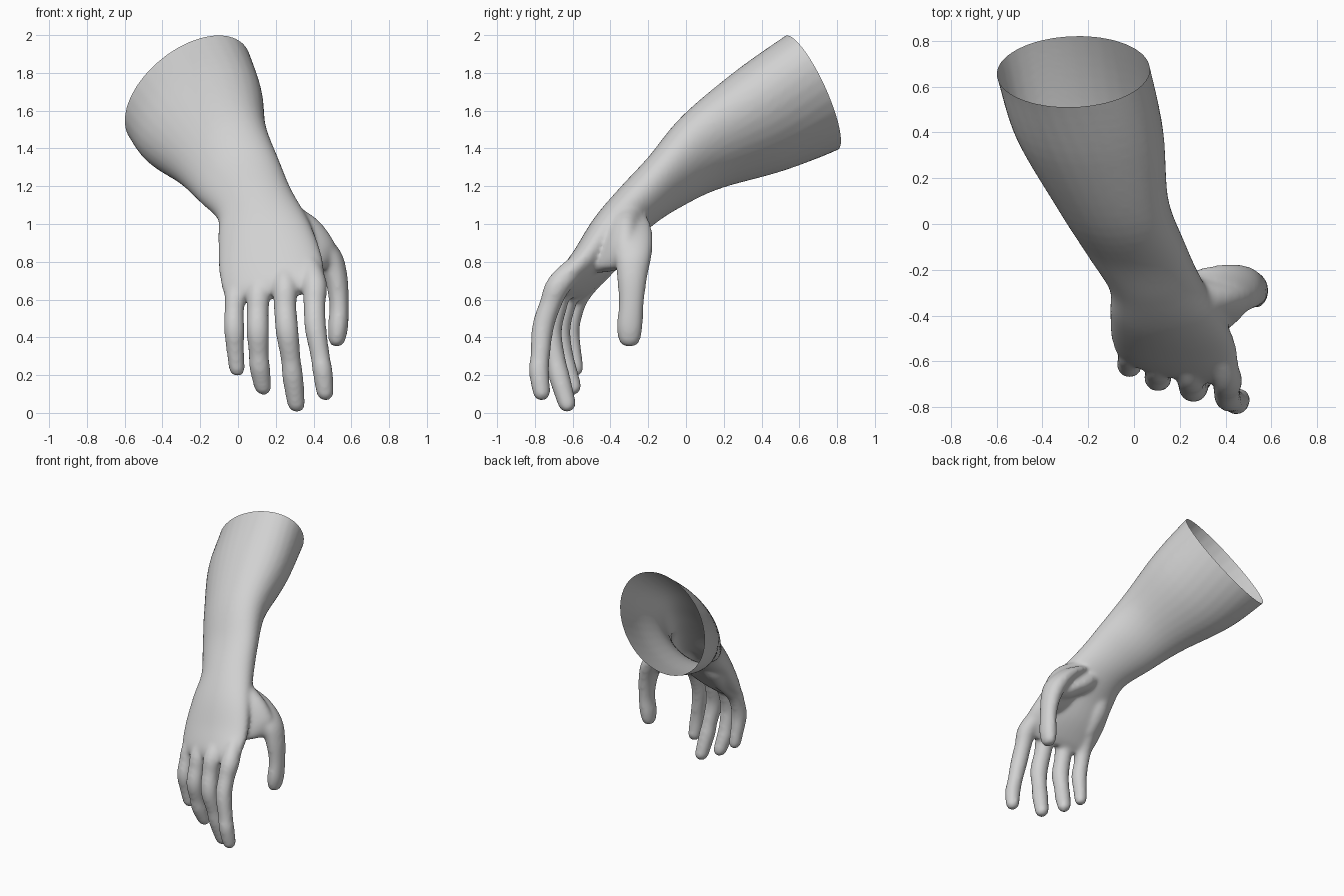
import bpy, bmesh, math
from mathutils import Vector

cube = bpy.data.objects.get("Cube")
if cube:
    bpy.data.objects.remove(cube)

SIDES = 32
bm = bmesh.new()


def refine(rows, steps=6):
    """Smoothly interpolate rows of numbers through every given row."""
    out = []
    for i in range(len(rows) - 1):
        a, b, c, d = (rows[max(0, min(len(rows) - 1, i + k))] for k in (-1, 0, 1, 2))
        for s in range(steps):
            t = s / steps
            out.append([q + 0.5 * t * (r - p + t * (2 * p - 5 * q + 4 * r - w + t * (3 * (q - r) + w - p)))
                        for p, q, r, w in zip(a, b, c, d)])
    out.append(list(rows[-1]))
    return out


def loft(rows):
    """Closed skin through rows: centre, half-width vector, half thickness."""
    centres = [Vector(r[:3]) for r in rows]
    rings = []
    for i, r in enumerate(rows):
        tangent = centres[min(i + 1, len(rows) - 1)] - centres[max(i - 1, 0)]
        side = Vector(r[3:6])
        up = side.cross(tangent).normalized() * r[6]
        angles = (math.tau * k / SIDES for k in range(SIDES))
        rings.append([bm.verts.new(centres[i] + side * math.cos(a) + up * math.sin(a)) for a in angles])
    for lo, hi in zip(rings, rings[1:]):
        for k in range(SIDES):
            n = (k + 1) % SIDES
            bm.faces.new((lo[k], lo[n], hi[n], hi[k]))
    bm.faces.new(rings[0][::-1])
    bm.faces.new(rings[-1])


def digit(points, depth=1.0):
    """Round-tipped limb through (x, y, z, radius) points."""
    pts = refine(points)
    tip, before = Vector(pts[-1][:3]), Vector(pts[-3][:3])
    direction, radius = (tip - before).normalized(), pts[-1][3]
    for angle in (25, 50, 70, 85):
        a = math.radians(angle)
        pts.append([*(tip + direction * radius * math.sin(a)), radius * math.cos(a)])
    loft([(x, y, z, r, 0, 0, r * depth) for x, y, z, r in pts])


# Forearm, wrist and palm in one skin; the first row lies past the open end
loft(refine([
    (-.306, .807, 1.778, .29, -.072, .268, .272),
    (-.265, .665, 1.695, .287, -.071, .265, .268),
    (-.195, .40, 1.552, .29, -.056, .217, .248),
    (-.095, .10, 1.392, .223, -.039, .168, .184),
    (.005, -.10, 1.233, .21, -.012, .111, .142),
    (.087, -.25, 1.105, .197, .005, .075, .128),
    (.138, -.39, .96, .243, -.02, .045, .114),
    (.17, -.50, .80, .272, -.03, .04, .102),
    (.188, -.60, .68, .268, -.05, .04, .077),
    (.185, -.635, .62, .235, -.05, .03, .045),
]))

# Index, middle, ring and little fingers
digit([(.36, -.51, .84, .05), (.405, -.665, .69, .065), (.405, -.72, .57, .058), (.41, -.758, .45, .058),
       (.435, -.772, .30, .052), (.448, -.778, .22, .054), (.46, -.765, .11, .047)])
digit([(.24, -.50, .82, .05), (.25, -.65, .68, .065), (.25, -.69, .56, .06), (.26, -.718, .43, .061),
       (.28, -.69, .28, .053), (.29, -.67, .19, .056), (.307, -.63, .05, .048)])
digit([(.12, -.47, .79, .05), (.11, -.61, .65, .063), (.105, -.65, .54, .058), (.105, -.672, .43, .06),
       (.11, -.65, .31, .053), (.115, -.635, .24, .055), (.13, -.60, .14, .047)])
digit([(.02, -.43, .77, .05), (-.01, -.555, .64, .058), (-.02, -.595, .54, .052), (-.02, -.617, .44, .054),
       (-.015, -.603, .34, .048), (-.006, -.585, .235, .043)])

# Thumb, then the fleshy mound at its base
digit([(.19, -.29, 1.07, .05), (.34, -.285, .98, .08), (.46, -.28, .86, .08),
       (.515, -.285, .73, .064), (.535, -.29, .58, .052), (.53, -.298, .46, .054), (.525, -.30, .395, .047)], 1.28)
digit([(.14, -.28, 1.07, .07), (.26, -.31, .93, .11), (.38, -.325, .83, .09)])

# Broad web from the back of the hand across to the thumb
loft(refine([
    (.20, -.29, 1.07, .09, .02, .03, .08),
    (.30, -.34, .97, .13, .05, .035, .085),
    (.38, -.37, .86, .13, .07, .03, .075),
    (.405, -.40, .79, .10, .08, .02, .055),
    (.41, -.415, .755, .06, .06, .01, .03),
]))

# Heel of the hand
digit([(.04, -.33, 1.0, .07), (.015, -.39, .87, .085), (.02, -.48, .74, .07)])

bmesh.ops.recalc_face_normals(bm, faces=bm.faces)
mesh = bpy.data.meshes.new("forearm_and_hand")
bm.to_mesh(mesh)
bm.free()
arm = bpy.data.objects.new("forearm_and_hand", mesh)
bpy.context.collection.objects.link(arm)
bpy.context.view_layer.objects.active = arm
arm.select_set(True)

# Fuse everything into one soft skin
fuse = arm.modifiers.new("fuse", 'REMESH')
fuse.mode = 'VOXEL'
fuse.voxel_size = 0.012
soften = arm.modifiers.new("soften", 'SMOOTH')
soften.factor = 0.5
soften.iterations = 14
for name in ("fuse", "soften"):
    bpy.ops.object.modifier_apply(modifier=name)

# Cut the forearm open at the elbow end
bm = bmesh.new()
bm.from_mesh(arm.data)
bmesh.ops.bisect_plane(bm, geom=bm.verts[:] + bm.edges[:] + bm.faces[:], clear_outer=True,
                       plane_co=(-.265, .665, 1.695), plane_no=(-.244, .838, .49))
bm.to_mesh(arm.data)
bm.free()

# Plain grey skin
grey = bpy.data.materials.new("light_grey")
grey.use_nodes = True
colour = (0.64, 0.64, 0.64, 1)
grey.diffuse_color = colour
grey.node_tree.nodes["Principled BSDF"].inputs["Base Color"].default_value = colour
arm.data.materials.clear()
arm.data.materials.append(grey)
bpy.ops.object.shade_smooth()
